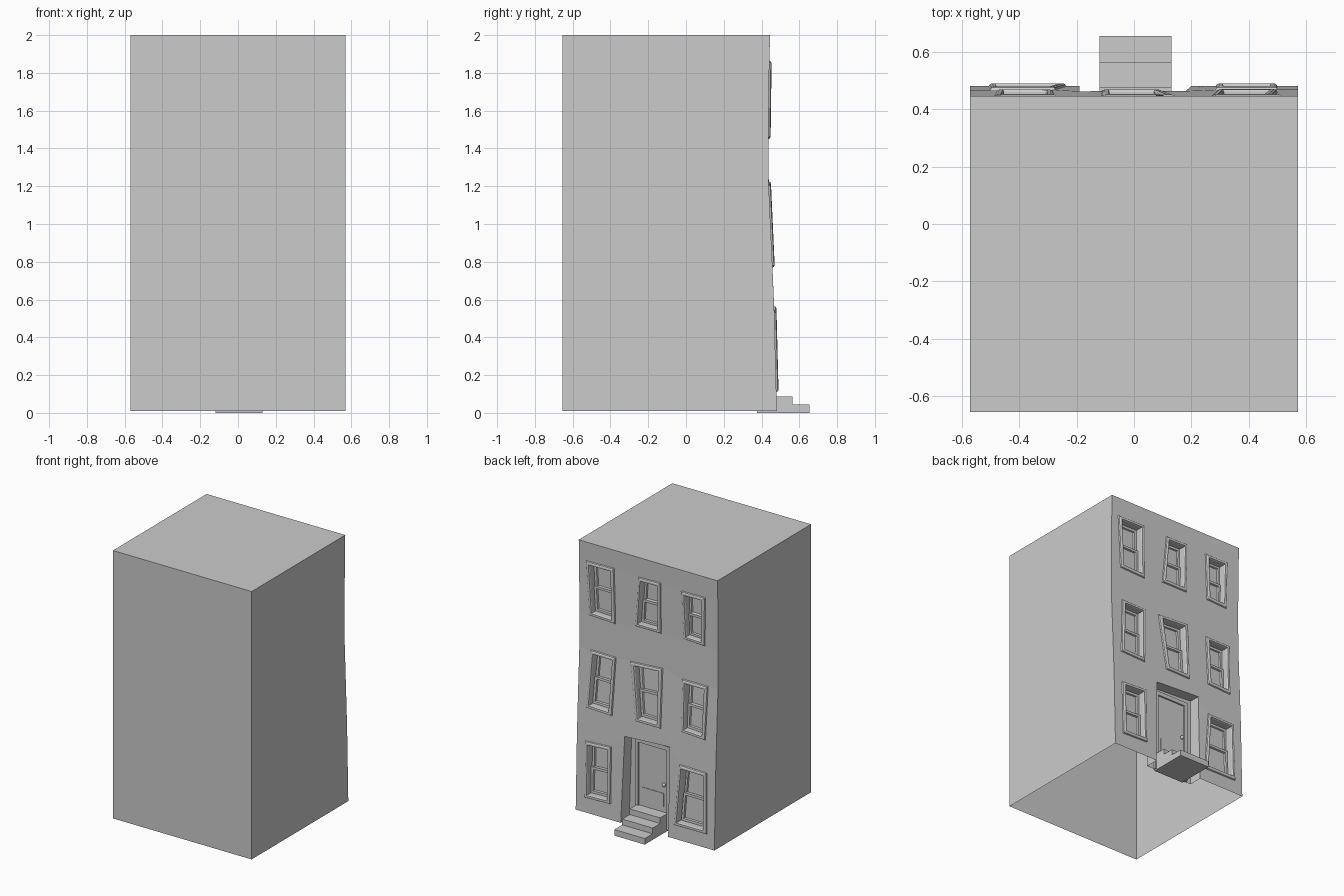
import bpy, bmesh

if "Cube" in bpy.data.objects:
    bpy.data.objects.remove(bpy.data.objects["Cube"])

# Facade leans: depth (y) of the wall at a given height
LEAN = [(0.0, .481), (.115, .478), (.55, .467), (.79, .457), (1.2, .438), (1.47, .436), (1.85, .441), (2.0, .445)]


def wall_y(z):
    for (z0, y0), (z1, y1) in zip(LEAN, LEAN[1:]):
        if z <= z1:
            return y0 + (y1 - y0) * (z - z0) / (z1 - z0)
    return LEAN[-1][1]


def make(name, bm):
    bmesh.ops.recalc_face_normals(bm, faces=bm.faces[:])
    me = bpy.data.meshes.new(name)
    bm.to_mesh(me)
    bm.free()
    ob = bpy.data.objects.new(name, me)
    bpy.context.collection.objects.link(ob)
    return ob


# Crooked openings, as bottom -x, bottom +x, top +x, top -x corners (x, z)
ROWS = [
    [[(-.507, .112), (-.235, .11), (-.274, .565), (-.50, .562)],
     [(-.19, .01), (.20, .01), (.18, .65), (-.19, .67)],
     [(.284, .124), (.50, .117), (.50, .535), (.284, .547)]],
    [[(-.48, .795), (-.28, .805), (-.275, 1.191), (-.49, 1.191)],
     [(-.114, .783), (.094, .785), (.15, 1.208), (-.117, 1.226)],
     [(.286, .77), (.5, .777), (.475, 1.207), (.267, 1.205)]],
    [[(-.462, 1.481), (-.287, 1.49), (-.27, 1.844), (-.47, 1.847)],
     [(-.103, 1.479), (.113, 1.479), (.08, 1.853), (-.103, 1.858)],
     [(.272, 1.45), (.488, 1.458), (.513, 1.86), (.28, 1.864)]],
]


def level(row, top):
    pts = [(-.57, row[0][3 if top else 0][1])]
    for q in row:
        pts += [q[3], q[2]] if top else [q[0], q[1]]
    return pts + [(.57, row[2][2 if top else 1][1])]


# Building shell: facade grid with openings, open underneath
bm = bmesh.new()
levels = [level(r, t) for r in ROWS for t in (False, True)]
cols = [p[0] for p in levels[0]]
levels = [[(x, .01) for x in cols]] + levels + [[(p[0], 2.0) for p in levels[-1]]]
grid = []
for k, lv in enumerate(levels):
    grid.append([bm.verts.new((x, wall_y(z), z)) for x, z in lv])
for r in range(7):
    for c in range(7):
        opening = r % 2 == 1 and c % 2 == 1
        if opening or (r == 0 and c == 3):
            continue
        bm.faces.new((grid[r][c], grid[r][c + 1], grid[r + 1][c + 1], grid[r + 1][c]))
b = [bm.verts.new((x, -.654, z)) for x, z in ((-.57, .01), (.57, .01), (.57, 2), (-.57, 2))]
bm.faces.new(b)
bm.faces.new([g[0] for g in grid] + [b[3], b[0]])
bm.faces.new([g[-1] for g in grid] + [b[2], b[1]])
bm.faces.new(grid[-1] + [b[2], b[3]])
make("building_shell", bm)


def loft(name, quad, rect, rings, fill=False):
    """Rectangular rings (inset, depth) inside a crooked opening, joined in order."""
    w, h = quad[1][0] - quad[0][0], quad[3][1] - quad[0][1]
    s0, s1, t0, t1 = rect
    bm = bmesh.new()
    loops = []
    for ins, d in rings:
        i, j = ins / w, ins / h
        loop = []
        for s, t in ((s0 + i, t0 + j), (s1 - i, t0 + j), (s1 - i, t1 - j), (s0 + i, t1 - j)):
            x, z = [(quad[0][k] * (1 - s) + quad[1][k] * s) * (1 - t)
                    + (quad[3][k] * (1 - s) + quad[2][k] * s) * t for k in (0, 1)]
            loop.append(bm.verts.new((x, wall_y(z) + d, z)))
        loops.append(loop)
    for a, c in zip(loops, loops[1:]):
        for k in range(4):
            n = (k + 1) % 4
            bm.faces.new((a[k], a[n], c[n], c[k]))
    if fill:
        bm.faces.new(loops[-1])
    return make(name, bm)


# Windows: bevelled trim with jamb, upper sash, lower sash
for r, row in enumerate(ROWS):
    for c, q in enumerate(row):
        if (r, c) == (0, 1):
            continue
        tag = f"_{r + 1}_{c + 1}"
        loft("window_trim" + tag, q, (0, 1, 0, 1),
             [(0, 0), (.004, .008), (.012, .012), (.024, .012), (.028, .004), (.028, -.06)])
        e, f = .13, .07
        loft("upper_sash" + tag, q, (e, 1 - e, .48, 1 - f),
             [(0, -.06), (0, -.045), (.018, -.045), (.022, -.055)], True)
        loft("lower_sash" + tag, q, (e, 1 - e, f, .53),
             [(0, -.06), (0, -.033), (.018, -.033), (.022, -.045)], True)

# Door recess: jambs, ceiling and back wall
BACK = .38
bm = bmesh.new()
door = ROWS[0][1]
outer = [grid_pt for grid_pt in (door[0], (door[0][0], .01), door[3], door[2], door[1])]
path = [(-.19, .01), (-.19, .67), (.18, .65), (.20, .01)]
fr = [bm.verts.new((x, wall_y(z), z)) for x, z in path]
bk = [bm.verts.new((x, BACK, z)) for x, z in path]
for k in range(3):
    bm.faces.new((fr[k], fr[k + 1], bk[k + 1], bk[k]))
bm.faces.new(bk)
make("door_recess", bm)


def box(name, x0, x1, y0, y1, z0, z1):
    bm = bmesh.new()
    bmesh.ops.create_cube(bm, size=1)
    for v in bm.verts:
        v.co = ((x0 + x1) / 2 + v.co.x * (x1 - x0), (y0 + y1) / 2 + v.co.y * (y1 - y0),
                (z0 + z1) / 2 + v.co.z * (z1 - z0))
    return make(name, bm)


# Door casing, leaf, lower panel and knob
box("door_casing_left", -.145, -.12, BACK - .005, BACK + .018, .01, .625)
box("door_casing_right", .115, .14, BACK - .005, BACK + .018, .01, .625)
box("door_casing_top", -.145, .14, BACK - .005, BACK + .018, .6, .63)
box("door_leaf", -.12, .115, BACK - .005, BACK + .006, .1, .6)
box("door_panel", -.09, .085, BACK, BACK + .01, .17, .27)
bm = bmesh.new()
bmesh.ops.create_uvsphere(bm, u_segments=12, v_segments=8, radius=.014)
bmesh.ops.translate(bm, verts=bm.verts, vec=(-.098, BACK + .02, .34))
for f in bm.faces:
    f.smooth = True
make("door_knob", bm)

# Front steps: stair profile extruded across x
bm = bmesh.new()
prof = [(.375, 0), (.655, 0), (.655, .045), (.563, .045), (.563, .088), (.475, .088), (.475, .13), (.375, .13)]
face = bm.faces.new([bm.verts.new((-.12, y, z)) for y, z in prof])
ext = bmesh.ops.extrude_face_region(bm, geom=[face], use_keep_orig=True)
bmesh.ops.translate(bm, vec=(.25, 0, 0), verts=[g for g in ext["geom"] if isinstance(g, bmesh.types.BMVert)])
make("entry_steps", bm)
